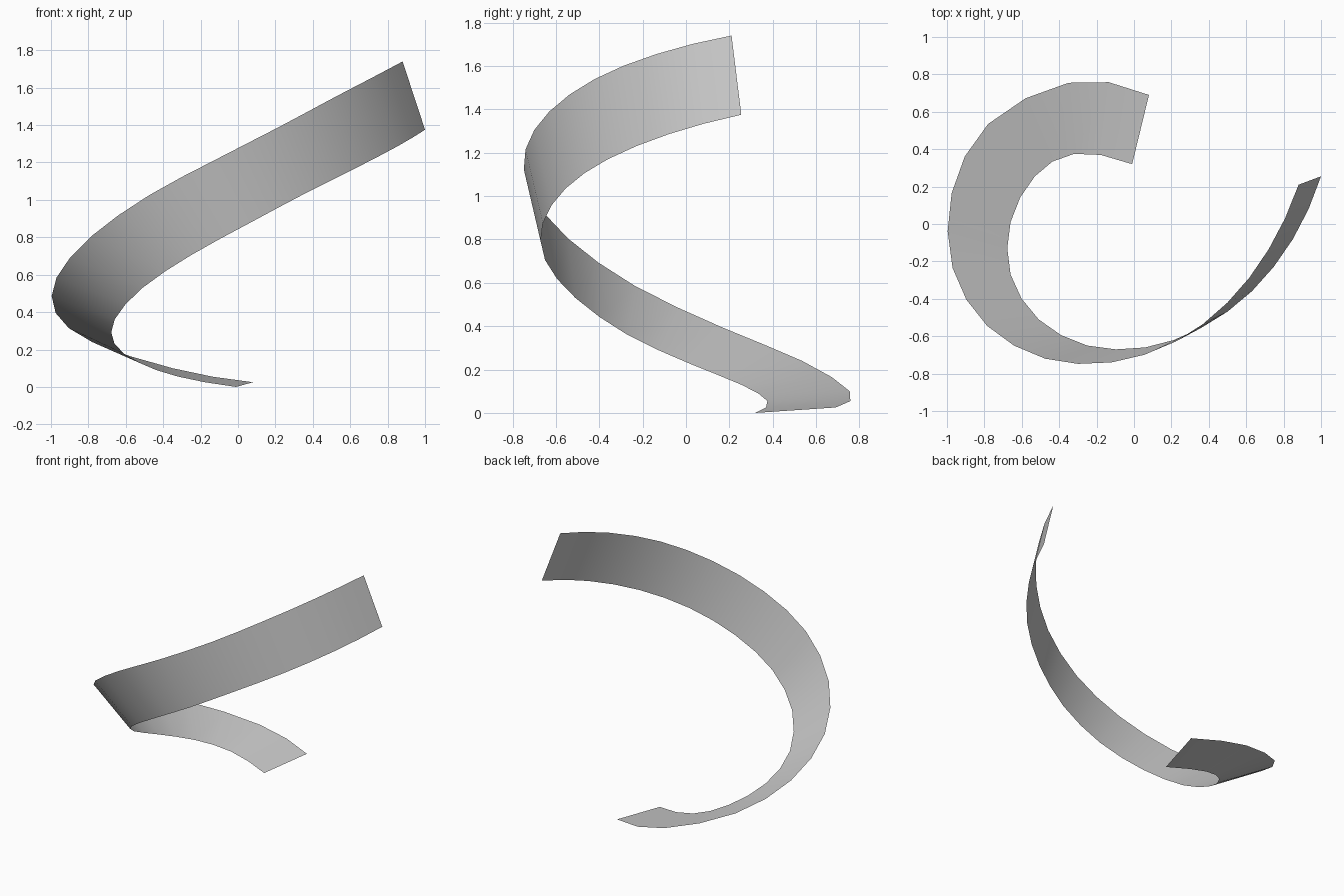
import bpy
import bmesh
from mathutils import Vector

default_cube = bpy.data.objects.get("Cube")
if default_cube:
    bpy.data.objects.remove(default_cube, do_unlink=True)

# Rungs of the twisting ribbon: (upper edge point, lower edge point)
RUNGS = [
    ((.08, .69, .025), (-.01, .32, 0)),
    ((-.35, .755, .1), (-.32, .375, .055)),
    ((-.78, .535, .24), (-.53, .255, .13)),
    ((-.975, .165, .395), (-.66, .01, .23)),
    ((-.97, -.235, .585), (-.66, -.27, .36)),
    ((-.785, -.545, .805), (-.51, -.51, .53)),
    ((-.475, -.72, 1.025), (-.25, -.65, .705)),
    ((-.12, -.74, 1.215), (.06, -.66, .875)),
    ((.22, -.63, 1.39), (.36, -.555, 1.035)),
    ((.5, -.42, 1.54), (.63, -.36, 1.17)),
    ((.72, -.135, 1.655), (.85, -.08, 1.285)),
    ((.88, .21, 1.74), (1, .255, 1.375)),
]


def smooth_edge(points):
    """Keep every key point and add one curved midpoint between neighbours."""
    keys = [Vector(p) for p in points]
    before = keys[0] * 3 - keys[1] * 3 + keys[2]
    after = keys[-1] * 3 - keys[-2] * 3 + keys[-3]
    padded = [before] + keys + [after]
    edge = []
    for a, b, c, d in zip(padded, padded[1:], padded[2:], padded[3:]):
        edge.append(b)
        edge.append((b + c) * 0.5 + (b + c - a - d) / 16)
    edge.append(keys[-1])
    return edge


def flat_material(name, colour):
    material = bpy.data.materials.new(name)
    material.use_nodes = True
    material.diffuse_color = colour
    shader = next(n for n in material.node_tree.nodes if n.type == 'BSDF_PRINCIPLED')
    shader.inputs["Base Color"].default_value = colour
    return material


# Ribbon: a single open sheet bridged between the two edges
bm = bmesh.new()
upper, lower = (
    [bm.verts.new(p) for p in smooth_edge(side)] for side in zip(*RUNGS)
)
for i in range(len(upper) - 1):
    face = bm.faces.new((upper[i], lower[i], lower[i + 1], upper[i + 1]))
    face.smooth = True

mesh = bpy.data.meshes.new("spiral_ribbon")
bm.to_mesh(mesh)
bm.free()
mesh.materials.append(flat_material("light grey", (0.6, 0.6, 0.6, 1)))
ribbon = bpy.data.objects.new("spiral_ribbon", mesh)
bpy.context.collection.objects.link(ribbon)
